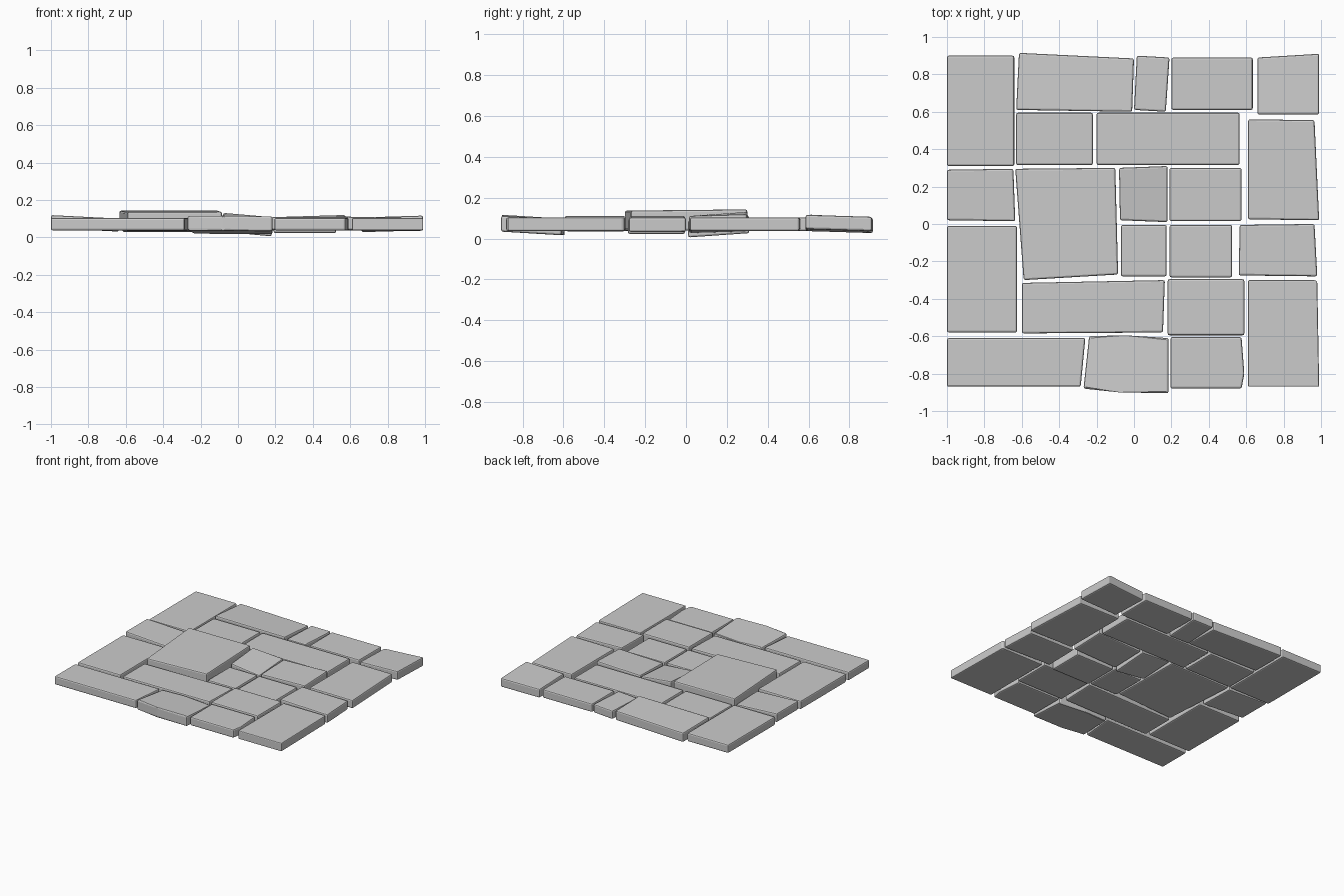
import bpy, bmesh

if "Cube" in bpy.data.objects:
    bpy.data.objects.remove(bpy.data.objects["Cube"])


def stone(name, pts, z=0.037, h=0.067, sx=0.0, sy=0.0, bevel=0.01):
    """Chamfered slab from a plan outline, tilted by slopes sx and sy."""
    cx = sum(p[0] for p in pts) / len(pts)
    cy = sum(p[1] for p in pts) / len(pts)
    bm = bmesh.new()

    def ring(z0):
        return [bm.verts.new((x, y, z0 + sx * (x - cx) + sy * (y - cy))) for x, y in pts]

    low, top = ring(z), ring(z + h)
    bm.faces.new(low[::-1])
    bm.faces.new(top)
    n = len(pts)
    for i in range(n):
        j = (i + 1) % n
        bm.faces.new((low[i], low[j], top[j], top[i]))
    bmesh.ops.bevel(bm, geom=bm.edges[:], offset=bevel, segments=2, profile=0.5,
                    affect='EDGES', clamp_overlap=True)
    me = bpy.data.meshes.new(name)
    bm.to_mesh(me)
    bm.free()
    ob = bpy.data.objects.new(name, me)
    bpy.context.collection.objects.link(ob)
    return ob


def rect(x0, x1, y0, y1):
    return [(x0, y0), (x1, y0), (x1, y1), (x0, y1)]


# Back row
stone("back_left_slab", rect(-1, -.64, .31, .9))
stone("back_wide_slab", [(-.63, .61), (-.01, .6), (0, .885), (-.615, .915)], z=.035, h=.075, sy=-.05)
stone("back_small_slab", [(0, .61), (.17, .6), (.19, .89), (.015, .9)], sx=.03)
stone("back_mid_slab", rect(.2, .635, .61, .89))
stone("back_right_slab", [(.66, .585), (.99, .585), (.99, .91), (.66, .89)], h=.07, sx=.03, sy=-.03)

# Second row
stone("second_left_slab", rect(-.63, -.22, .315, .595))
stone("second_wide_slab", rect(-.2, .565, .315, .595))
stone("second_right_slab", [(.61, .025), (.99, .02), (.965, .555), (.61, .56)])

# Middle rows
stone("middle_left_slab", [(-1, .02), (-.635, .015), (-.645, .295), (-1, .29)], z=.04, h=.07, sx=-.05)
stone("raised_slab", [(-.59, -.3), (-.085, -.27), (-.1, .3), (-.635, .295)], z=.04, h=.1, sy=.01)
stone("dipped_slab", [(-.075, .02), (.18, .01), (.18, .31), (-.08, .3)], z=.027, h=.083, sx=-.09, sy=.07)
stone("middle_right_slab", rect(.19, .575, .015, .3), h=.073, sx=.03, sy=.03)
stone("lower_left_slab", rect(-1, -.625, -.58, -.01))
stone("lower_small_slab", rect(-.07, .175, -.28, -.005), z=.03)
stone("lower_mid_slab", rect(.19, .525, -.285, -.005), z=.023, h=.072)
stone("lower_right_slab", [(.56, -.275), (.98, -.28), (.965, 0), (.565, -.005)], h=.07, sx=-.02)

# Fifth row
stone("fifth_wide_slab", [(-.6, -.585), (.155, -.58), (.165, -.3), (-.6, -.315)], z=.034)
stone("fifth_mid_slab", rect(.18, .59, -.595, -.295), z=.04, h=.07)
stone("front_right_slab", [(.61, -.87), (.99, -.87), (.98, -.31), (.97, -.3), (.61, -.3)])

# Front row
stone("front_left_slab", [(-1, -.87), (-.285, -.87), (-.26, -.61), (-1, -.61)])
stone("front_bent_slab", [(-.27, -.88), (-.08, -.9), (.185, -.905), (.185, -.61), (-.05, -.595), (-.24, -.6)],
      z=.027, h=.078, sx=-.01, sy=-.06)
stone("front_mid_slab", [(.195, -.88), (.575, -.88), (.59, -.8), (.575, -.605), (.195, -.605)])
